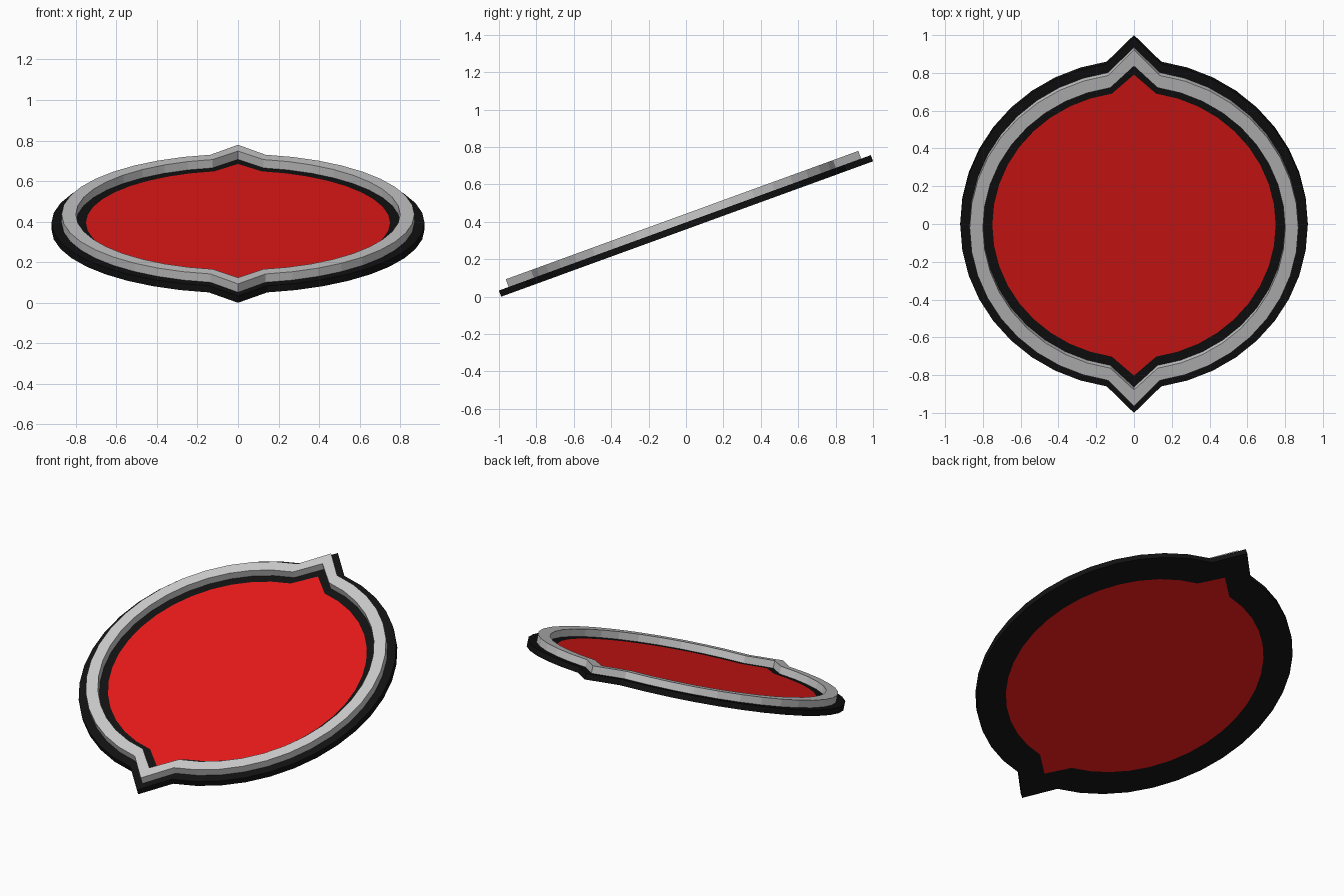
import bpy, bmesh
from math import sin, cos, pi, radians
from mathutils import Matrix

if "Cube" in bpy.data.objects:
    bpy.data.objects.remove(bpy.data.objects["Cube"])

SEG = 40
TILT = radians(20)
T = 0.035          # plate thickness
RISE = 0.044       # height of the raised trim


def outline(radius, tip):
    """Circle with one pointed vertex at each end of the y axis."""
    pts = []
    for i in range(SEG):
        a = 2 * pi * i / SEG
        r = tip if i in (SEG // 4, 3 * SEG // 4) else radius
        pts.append((r * cos(a), r * sin(a)))
    return pts


def finish(name, bm, color=None):
    bmesh.ops.recalc_face_normals(bm, faces=bm.faces)
    half_height = (1.058 * 2 * sin(TILT) + T * cos(TILT)) / 2
    bm.transform(Matrix.Translation((0, 0, half_height)) @ Matrix.Rotation(TILT, 4, 'X'))
    me = bpy.data.meshes.new(name)
    bm.to_mesh(me)
    bm.free()
    ob = bpy.data.objects.new(name, me)
    bpy.context.collection.objects.link(ob)
    if color:
        mat = bpy.data.materials.new(name + "_color")
        mat.diffuse_color = color
        mat.use_nodes = True
        mat.node_tree.nodes["Principled BSDF"].inputs["Base Color"].default_value = mat.diffuse_color
        me.materials.append(mat)


def ring(name, outer, inner, z0, z1, color=None):
    """Closed band with a rectangular cross-section."""
    bm = bmesh.new()
    loops = [[bm.verts.new((x, y, z)) for x, y in pts]
             for pts, z in ((outer, z0), (outer, z1), (inner, z1), (inner, z0))]
    for k in range(4):
        a, b = loops[k], loops[(k + 1) % 4]
        for i in range(SEG):
            j = (i + 1) % SEG
            bm.faces.new((a[i], a[j], b[j], b[i]))
    finish(name, bm, color)


def panel(name, pts, z0, z1, color):
    """Top and bottom faces filling the plate opening."""
    bm = bmesh.new()
    for z in (z0, z1):
        bm.faces.new([bm.verts.new((x, y, z)) for x, y in pts])
    bm.faces.ensure_lookup_table()
    bm.normal_update()
    bm.faces[0].normal_flip()
    lo, hi = (list(f.verts) for f in bm.faces)
    finish(name, bm, color)


red_edge = outline(0.75, 0.848)

# Black border plate
ring("border_plate", outline(0.92, 1.058), red_edge, -T / 2, T / 2, (0.006, 0.006, 0.006, 1))
# Red centre panel
panel("centre_panel", red_edge, -T / 2, T / 2, (0.8, 0.01, 0.01, 1))
# Raised grey trim
ring("raised_trim", outline(0.87, 1.003), outline(0.80, 0.912), T / 2, T / 2 + RISE)
